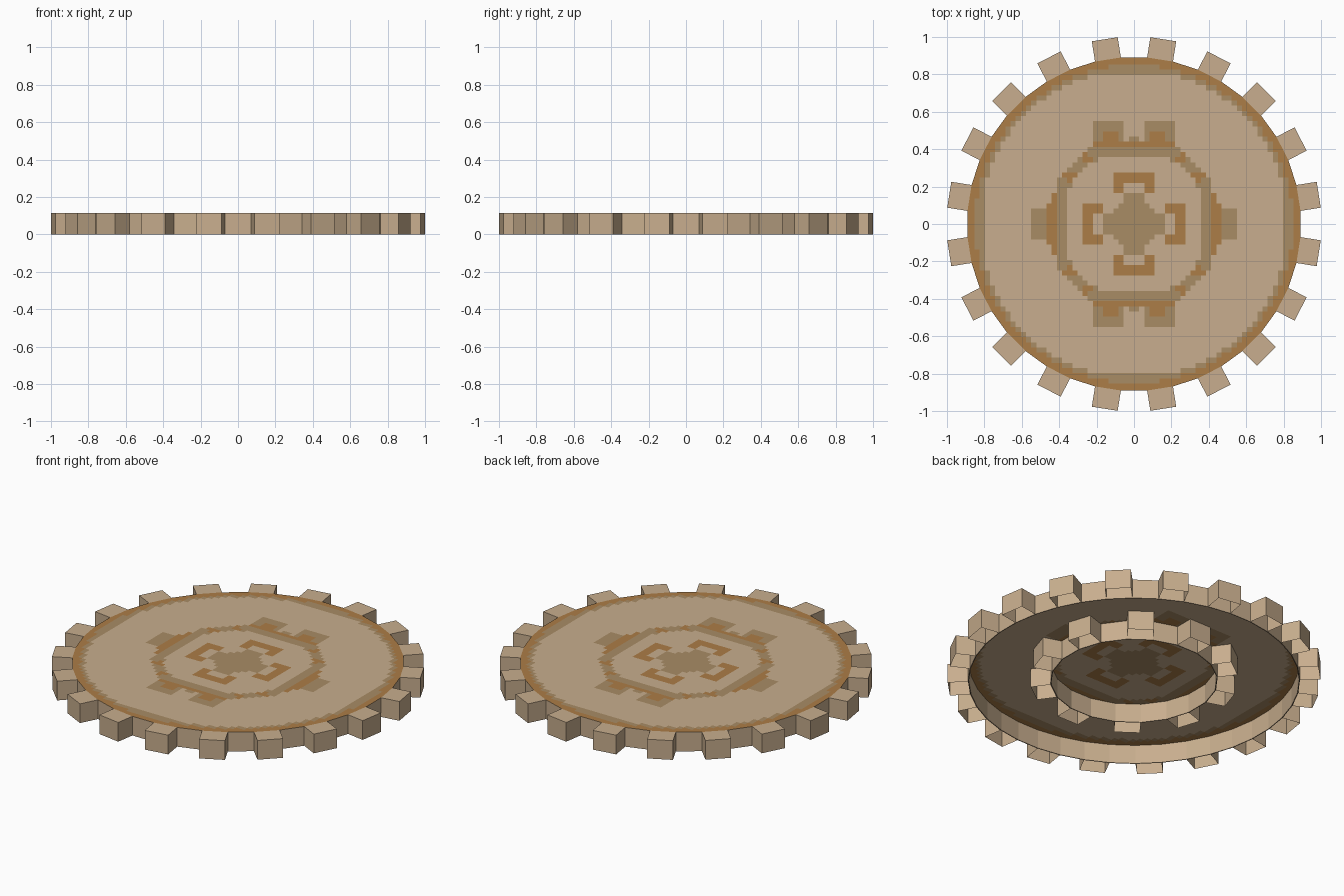
import bpy, bmesh, math
from mathutils import Vector

if "Cube" in bpy.data.objects:
    bpy.data.objects.remove(bpy.data.objects["Cube"])

H = 0.114          # gear thickness
R_RIM = 0.893      # outer ring corner radius
R_HUB = 0.452      # inner ring corner radius


def material(name, rgb):
    m = bpy.data.materials.new(name)
    lin = [((c / 255 + 0.055) / 1.055) ** 2.4 for c in rgb]
    m.diffuse_color = (*lin, 1)
    m.use_nodes = True
    m.node_tree.nodes["Principled BSDF"].inputs["Base Color"].default_value = m.diffuse_color
    return m


TAN = material("light_tan", (200, 174, 142))
KHAKI = material("dull_khaki", (169, 140, 101))
RUST = material("rust_orange", (172, 125, 71))


def finish(bm, name, mats):
    me = bpy.data.meshes.new(name)
    bm.to_mesh(me)
    bm.free()
    ob = bpy.data.objects.new(name, me)
    for m in mats:
        me.materials.append(m)
    bpy.context.collection.objects.link(ob)
    return ob


def polar(r, deg, z):
    a = math.radians(deg)
    return Vector((r * math.cos(a), r * math.sin(a), z))


def ring_wall(name, r, sides):
    """Thin upright wall hanging under the plate."""
    bm = bmesh.new()
    step = 360 / sides
    rows = []
    for i in range(sides):
        a = step * (i + 0.5)
        rows.append([bm.verts.new(polar(rr, a, z)) for rr, z in
                     ((r, H), (r, 0), (r - 0.005, 0), (r - 0.005, H - 0.002))])
    for i in range(sides):
        p, q = rows[i], rows[(i + 1) % sides]
        for k in range(3):
            bm.faces.new((p[k], p[k + 1], q[k + 1], q[k]))
    return finish(bm, name, [TAN])


def teeth(name, count, first, r_in, r_out, half, top):
    """Hollow box teeth, open underneath and toward the wall."""
    bm = bmesh.new()
    for i in range(count):
        a = math.radians(first + i * 360 / count)
        u = Vector((math.cos(a), math.sin(a), 0))
        t = Vector((-u.y, u.x, 0))
        lo, hi = [], []
        for r, s in ((r_in, -half), (r_out, -half), (r_out, half), (r_in, half)):
            p = u * r + t * s
            lo.append(bm.verts.new(p))
            hi.append(bm.verts.new(p + Vector((0, 0, H if top else H - 0.001))))
        for k in range(3):
            bm.faces.new((lo[k], lo[k + 1], hi[k + 1], hi[k]))
        if top:
            bm.faces.new(hi)
    return finish(bm, name, [TAN])


def paint(x, y):
    """0 tan, 1 khaki, 2 rust: worn rim, hub ring and central cross."""
    ax, ay = abs(x), abs(y)
    a, b, r = max(ax, ay), min(ax, ay), math.hypot(x, y)
    # rim band
    if r > 0.848 or a > 0.845:
        return 2
    if r > 0.825 or a > 0.792:
        return 1
    # central cross with four bracket shapes
    if a < 0.28:
        if 0.165 < a and b < 0.11:
            return 0 if (b < 0.055 and a < 0.22) else 2
        return 1 if (a < 0.11 and b < 0.11 and r < 0.12) or (b < 0.055) else 0
    # notches around the hub ring
    if ax > ay:
        if 0.40 < ax < 0.48 and ay < 0.11:
            return 2
        if 0.40 < ax < 0.45 and ay < 0.17:
            return 2
        if 0.47 < ax < 0.55 and ay < 0.085:
            return 1
    else:
        if 0.40 < ay < 0.45 and ax < 0.23:
            return 2
        if 0.44 < ay < 0.50 and 0.09 < ax < 0.17:
            return 2
        if 0.44 < ay < 0.55 and 0.06 < ax < 0.22:
            return 1
    # hub ring band
    if 0.35 < a < 0.41 and b < 0.24:
        return 1
    if 0.395 < r < 0.455:
        ang = math.degrees(math.atan2(ay, ax))
        return 2 if abs(ang - 36) < 4 or abs(ang - 54) < 3 else 1
    return 0


# top plate, cut into a fine grid so the worn paint can be laid by rule
bm = bmesh.new()
bm.faces.new([bm.verts.new(polar(R_RIM, 4.5 + 9 * i, H)) for i in range(40)])
STEP = 0.0275
for axis in ((1, 0, 0), (0, 1, 0)):
    for k in range(-32, 33):
        bmesh.ops.bisect_plane(bm, geom=bm.verts[:] + bm.edges[:] + bm.faces[:],
                               dist=1e-5, plane_co=Vector(axis) * (k * STEP),
                               plane_no=axis)
for f in bm.faces:
    c = f.calc_center_median()
    f.material_index = paint(c.x, c.y)
# merge cells of one colour back together
bm.edges.ensure_lookup_table()
same = [e for e in bm.edges if len(e.link_faces) == 2 and
        e.link_faces[0].material_index == e.link_faces[1].material_index]
bmesh.ops.dissolve_limit(bm, angle_limit=0.01, verts=[], edges=same,
                         delimit={'MATERIAL'})
finish(bm, "top_plate", [TAN, KHAKI, RUST])

# outer rim with twenty teeth, inner hub ring with ten
ring_wall("outer_rim", R_RIM, 40)
teeth("outer_teeth", 20, 9, 0.89, 1.0, 0.07, True)
ring_wall("hub_ring", R_HUB, 20)
teeth("hub_teeth", 10, 18, 0.446, 0.555, 0.07, False)
